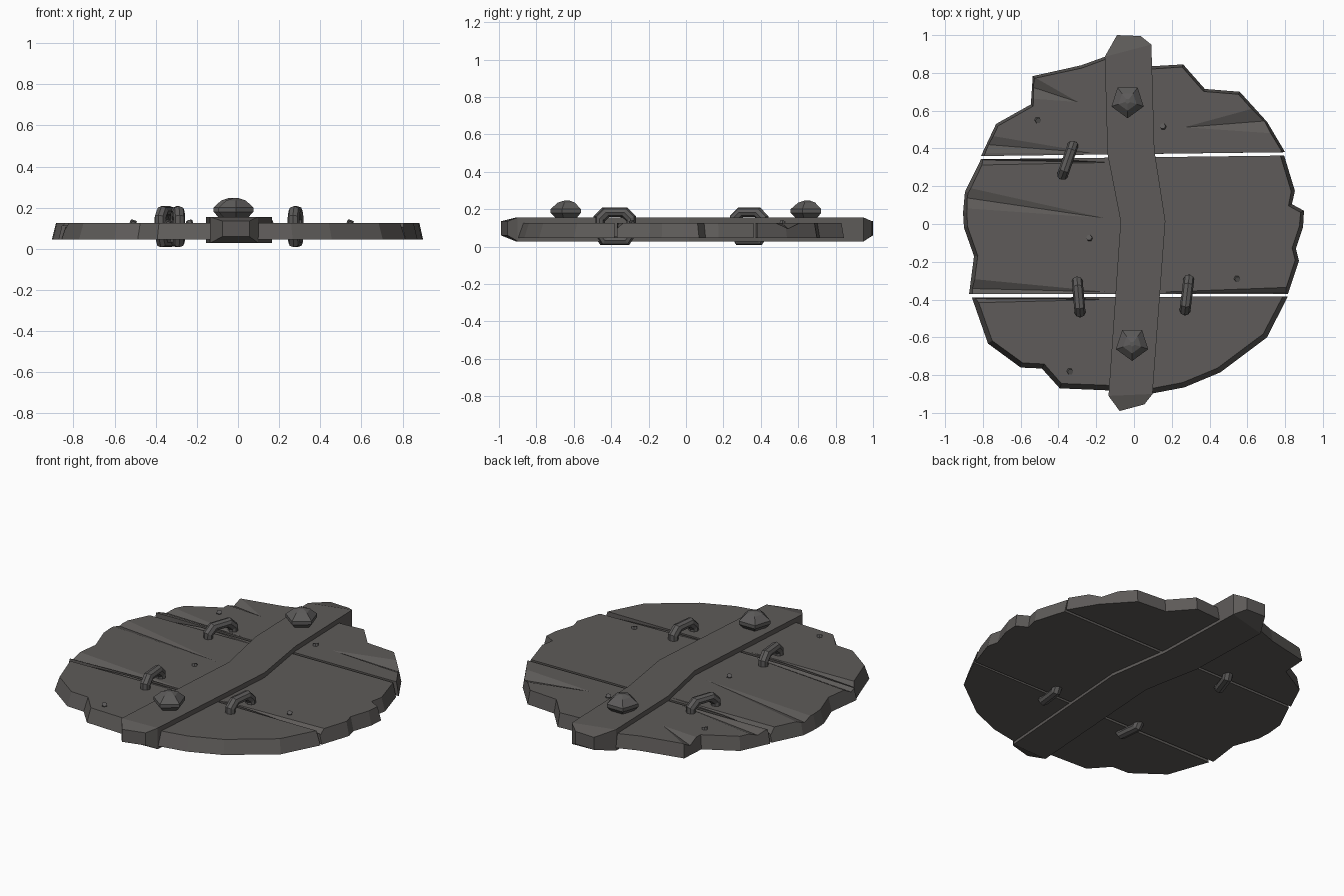
import bpy, bmesh
from math import sin, cos, pi
from mathutils import Vector, Matrix

cube = bpy.data.objects.get("Cube")
if cube:
    bpy.data.objects.remove(cube, do_unlink=True)


def material(name, colour):
    m = bpy.data.materials.new(name)
    m.use_nodes = True
    m.diffuse_color = (*colour, 1)
    m.node_tree.nodes["Principled BSDF"].inputs["Base Color"].default_value = (*colour, 1)
    return m


WOOD = material("dark grey wood", (0.112, 0.105, 0.1))
IRON = material("dark grey iron", (0.108, 0.104, 0.102))
LOW, TOP = 0.045, 0.126


def loft(name, rings, mat, closed=False):
    """Skin a list of equal-length point rings; cap the ends unless closed."""
    bm = bmesh.new()
    loops = [[bm.verts.new(p) for p in ring] for ring in rings]
    n = len(loops[0])
    pairs = list(zip(loops, loops[1:]))
    if closed:
        pairs.append((loops[-1], loops[0]))
    else:
        bm.faces.new(loops[0])
        bm.faces.new(loops[-1])
    for a, b in pairs:
        for i in range(n):
            j = (i + 1) % n
            bm.faces.new((a[i], a[j], b[j], b[i]))
    bmesh.ops.recalc_face_normals(bm, faces=bm.faces)
    mesh = bpy.data.meshes.new(name)
    bm.to_mesh(mesh)
    bm.free()
    mesh.materials.append(mat)
    obj = bpy.data.objects.new(name, mesh)
    bpy.context.collection.objects.link(obj)
    return obj


def gouge(plank, tip, a, b, depth):
    """Cut a splintered wedge that deepens from tip towards the rim a-b."""
    z = TOP + 0.002
    deep = ((a[0] + b[0]) / 2, (a[1] + b[1]) / 2, TOP - depth)
    bm = bmesh.new()
    v = [bm.verts.new(p) for p in ((*tip, z), (*a, z), (*b, z), deep)]
    for f in ((0, 1, 2), (0, 1, 3), (1, 2, 3), (2, 0, 3)):
        bm.faces.new([v[i] for i in f])
    bmesh.ops.recalc_face_normals(bm, faces=bm.faces)
    mesh = bpy.data.meshes.new("gouge_cutter")
    bm.to_mesh(mesh)
    bm.free()
    cutter = bpy.data.objects.new("gouge_cutter", mesh)
    cutter.hide_render = True
    bpy.context.collection.objects.link(cutter)
    mod = plank.modifiers.new("gouge", 'BOOLEAN')
    mod.operation, mod.solver, mod.object = 'DIFFERENCE', 'EXACT', cutter
    bpy.context.view_layer.objects.active = plank
    bpy.ops.object.modifier_apply(modifier=mod.name)
    bpy.data.objects.remove(cutter, do_unlink=True)


def plank(name, outline, inset, gouges):
    """Ragged board, clockwise outline, top edge drawn in except along the gaps."""
    top = []
    for i, (x, y) in enumerate(outline):
        p, q = outline[i - 1], outline[(i + 1) % len(outline)]
        t = Vector((q[0] - p[0], q[1] - p[1])).normalized()
        if 0.33 < abs(y) < 0.4:
            top.append((x - inset * (1 if x > 0 else -1), y, TOP))
        else:
            top.append((x + t.y * inset, y - t.x * inset, TOP))
    obj = loft(name, [[(x, y, LOW) for x, y in outline], top], WOOD)
    for g in gouges:
        gouge(obj, *g)


# Three ragged boards
plank("back_plank",
      [(-.81, .36), (-.73, .53), (-.546, .633), (-.536, .783), (-.28, .84), (-.155, .885),
       (.09, .835), (.26, .845), (.375, .715), (.56, .7), (.705, .54), (.8, .38)], .015,
      [((-.28, .64), (-.56, .8), (-.55, .66), .03),
       ((.24, .51), (.68, .63), (.82, .47), .035),
       ((-.15, .37), (-.8, .48), (-.86, .37), .02)])
plank("middle_plank",
      [(-.873, -.37), (-.847, -.17), (-.9, -.02), (-.905, .06), (-.895, .17), (-.81, .343),
       (.795, .362), (.852, .175), (.836, .105), (.9, .07), (.895, -.016), (.857, -.13),
       (.873, -.195), (.815, -.37)], .02,
      [((-.08, .02), (-.93, .21), (-.93, .08), .02),
       ((-.1, .325), (-.86, .37), (-.86, .31), .04),
       ((-.1, -.36), (-.93, -.28), (-.93, -.4), .03),
       ((.1, -.36), (.9, -.33), (.9, -.4), .03)])
plank("front_plank",
      [(-.6, -.76), (-.773, -.633), (-.858, -.39), (.815, -.383), (.704, -.6), (.456, -.786),
       (.266, -.865), (.098, -.897), (-.156, -.88), (-.393, -.87), (-.488, -.765)], .027,
      [((-.1, -.4), (-.9, -.37), (-.9, -.42), .03)])

# Bent crossbar with tapered ends: left point, right point, underside, top
bar_rows = [((-.09, 1), (.035, .995), .06, .135), ((-.155, .885), (.092, .95), .028, .155),
            ((-.14, .37), (.108, .39), .028, .155), ((-.071, .015), (.166, .015), .028, .155),
            ((-.135, -.91), (.098, -.9), .028, .155), ((-.076, -.99), (.055, -.955), .06, .135)]
loft("crossbar", [[(*a, lo), (*b, lo), (*b, hi), (*a, hi)] for a, b, lo, hi in bar_rows], WOOD)

# Five-sided domed bolts
for name, x, y in (("back_bolt", -.034, .65), ("front_bolt", -.01, -.635)):
    rings = [[(x + r * sin(2 * pi * i / 5), y - r * cos(2 * pi * i / 5), z) for i in range(5)]
             for r, z in ((.06, .15), (.09, .18), (.09, .2), (.05, .235), (.014, .246))]
    loft(name, rings, IRON)

# Iron links wrapped through the boards
link_path = [(-.083, .075), (-.083, .15), (-.048, .183), (.048, .183),
             (.083, .15), (.083, .075), (.055, .031), (-.055, .031)]
for name, a, b in (("back_right_link", (-.388, .232), (-.314, .443)),
                   ("front_right_link", (-.283, -.497), (-.303, -.275)),
                   ("front_left_link", (.267, -.485), (.293, -.267))):
    start, end = Vector((*a, 0)), Vector((*b, 0))
    mid, along = (start + end) / 2, (end - start).normalized()
    side = along.cross(Vector((0, 0, 1)))
    rings = []
    for t, z in link_path:
        centre = mid + along * t + Vector((0, 0, z))
        out = (along * t + Vector((0, 0, z - .107))).normalized()
        rings.append([centre + .029 * (side * cos(k * pi / 4) + out * sin(k * pi / 4))
                      for k in range(8)])
    loft(name, rings, IRON, closed=True)

# Small nails, each leaning a little
for i, (x, y, lean) in enumerate(((-.51, .55, 1), (.545, -.29, 1), (-.34, -.78, 1),
                                  (.155, .515, -1), (-.235, -.075, -1))):
    tilt = Matrix.Rotation(.4 * lean, 3, Vector((1, 1, 0)))
    rings = [[Vector((x, y, TOP)) + tilt @ Vector((.016 * cos(k * pi / 3), .016 * sin(k * pi / 3), z))
              for k in range(6)] for z in (-.02, .011)]
    loft("nail_%d" % (i + 1), rings, IRON)
